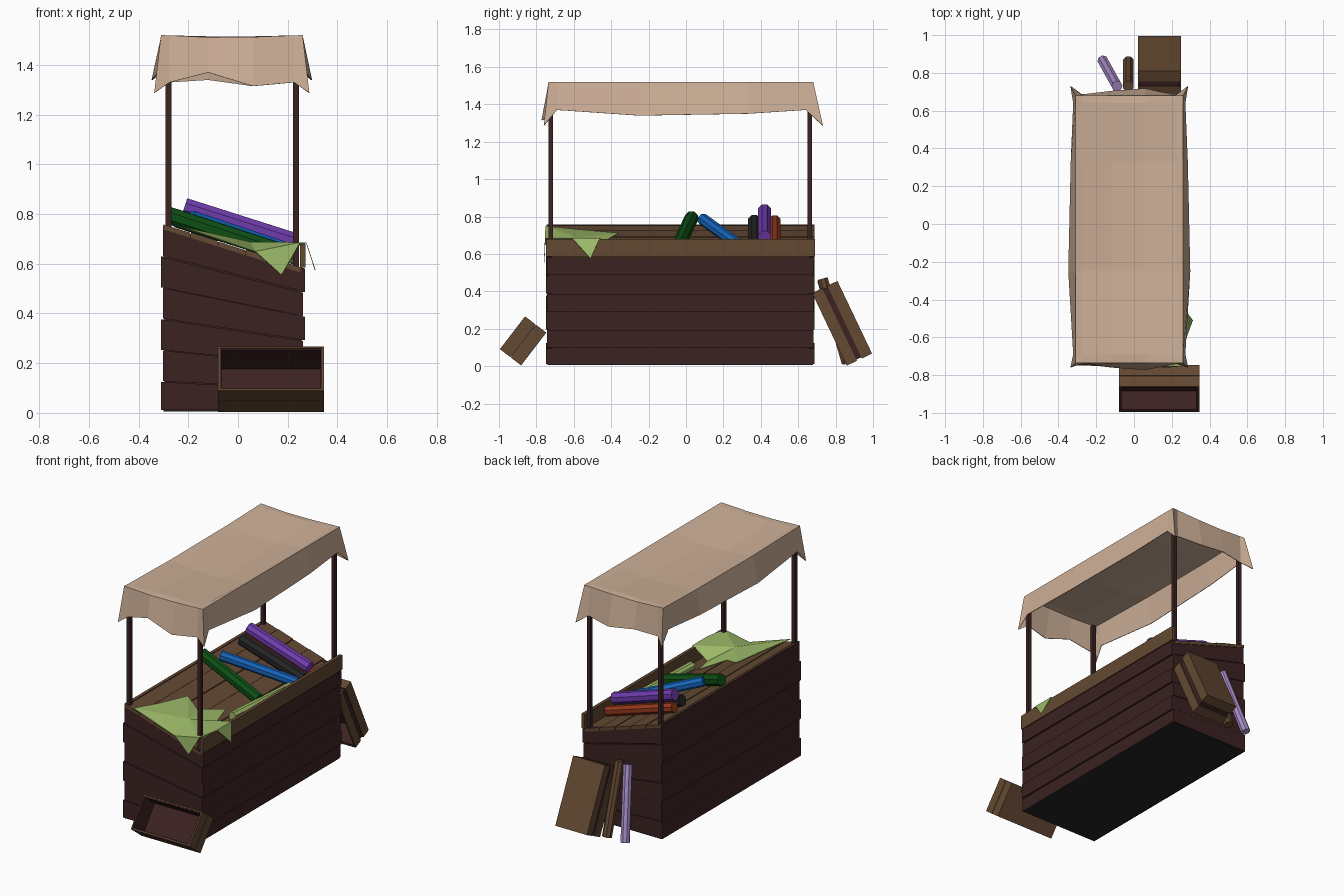
import bpy, bmesh, math
from mathutils import Vector, Matrix

if "Cube" in bpy.data.objects:
    bpy.data.objects.remove(bpy.data.objects["Cube"])

def mat(name, *c):
    m = bpy.data.materials.new(name)
    m.diffuse_color = (*c, 1)
    m.use_nodes = True
    m.node_tree.nodes["Principled BSDF"].inputs["Base Color"].default_value = m.diffuse_color
    return m

TAN = mat("canvas_tan", .61, .43, .31)
DARK = mat("dark_wood", .045, .016, .016)
WOOD = mat("brown_wood", .125, .065, .032)
LIME = mat("light_green_cloth", .33, .49, .14)
GREEN = mat("dark_green_cloth", .004, .075, .007)
BLUE = mat("blue_cloth", .008, .13, .5)
PURPLE = mat("purple_cloth", .16, .045, .42)
BLACK = mat("black_cloth", .018, .018, .018)
RED = mat("rust_cloth", .3, .04, .012)
LILAC = mat("lilac_cloth", .38, .26, .55)

def mesh_object(name, verts, faces, material):
    me = bpy.data.meshes.new(name)
    me.from_pydata([tuple(v) for v in verts], [], faces)
    bm = bmesh.new()
    bm.from_mesh(me)
    bmesh.ops.recalc_face_normals(bm, faces=bm.faces[:])
    bm.to_mesh(me)
    bm.free()
    me.materials.append(material)
    ob = bpy.data.objects.new(name, me)
    bpy.context.collection.objects.link(ob)
    return ob

def prism(name, profile, y0, y1, material, M=Matrix()):
    """Extrude an x-z profile along y."""
    n = len(profile)
    v = [M @ Vector((x, y, z)) for y in (y0, y1) for x, z in profile]
    f = [tuple(range(n)), tuple(range(n, 2 * n))]
    f += [(i, (i + 1) % n, n + (i + 1) % n, n + i) for i in range(n)]
    return mesh_object(name, v, f, material)

def box(name, x0, x1, y0, y1, z0, z1, material, M=Matrix()):
    return prism(name, [(x0, z0), (x1, z0), (x1, z1), (x0, z1)], y0, y1, material, M)

def roll(name, a, b, r, material):
    """Eight-sided bolt of cloth from a to b."""
    a, b = Vector(a), Vector(b)
    q = (b - a).to_track_quat('Z', 'Y')
    ring = [q @ Vector((r * math.cos(t), r * math.sin(t), 0))
            for t in [(i + .5) * math.pi / 4 for i in range(8)]]
    f = [tuple(range(8)), tuple(range(8, 16))]
    f += [(i, (i + 1) % 8, 8 + (i + 1) % 8, 8 + i) for i in range(8)]
    return mesh_object(name, [p + c for p in (a, b) for c in ring], f, material)

def counter_z(x):
    return .664 - .315 * x

# Stall body: core, bottom, and alternating raised planks on four sides
prism("body_core", [(-.295, .015), (.255, .015), (.255, .57), (-.295, .745)], -.735, .675, DARK)
box("body_bottom", -.30, .26, -.74, .68, .006, .014, BLACK)
for i in range(6):
    out = .008 if i % 2 == 0 else 0
    b0, b1 = max(.01, .126 * i), .126 * (i + 1)
    f0, f1 = max(.01, .097 * i), .097 * (i + 1)
    g = .0015
    box(f"back_plank_{i}", -.302 - out, -.28, -.74, .68, b0 + g, b1 - g, DARK)
    box(f"front_plank_{i}", .24, .270 - out, -.742, .682, f0 + g, f1 - g, DARK)
    side = [(-.302 - out, b0 + g), (.270 - out, f0 + g), (.270 - out, f1 - g), (-.302 - out, b1 - g)]
    prism(f"left_end_plank_{i}", side, -.744 - .5 * out, -.72, DARK)
    prism(f"right_end_plank_{i}", side, .66, .683 + .5 * out, DARK)

# Sloping counter boards and front rail
for i in range(5):
    x0, x1 = -.30 + .111 * i, -.30 + .111 * (i + 1) - .004
    h = .003 * (i % 2)
    prism(f"counter_board_{i}", [(x0, counter_z(x0) - .02), (x1, counter_z(x1) - .02),
          (x1, counter_z(x1) + h), (x0, counter_z(x0) + h)], -.745, .688, WOOD)
box("front_rail", .25, .272, -.748, .69, .585, .68, WOOD)

# Posts
for x in (-.28, .233):
    for y in (-.722, .662):
        box("canopy_post", x - .012, x + .012, y - .012, y + .012, .55, 1.505, DARK)

# Canopy: sagging top grid and flared ragged valance
xs = [-.31, -.275, -.12, .06, .225, .26]
ys = [-.735, -.69, -.25, .33, .64, .68]
top, sag = {}, [0, .004, .03, .025, .004, 0]
V, F = [], []
for i, x in enumerate(xs):
    for j, y in enumerate(ys):
        drop = sag[j] * (.35 if i == 0 else .0 if i == 5 else .6 if i in (1, 4) else 1.2)
        if j in (0, 5):
            drop = sag[i] * .3
        top[i, j] = len(V)
        V.append((x, y, 1.52 - drop))
for i in range(5):
    for j in range(5):
        F.append((top[i, j], top[i + 1, j], top[i + 1, j + 1], top[i, j + 1]))
rim = ([(i, 0) for i in range(5)] + [(5, j) for j in range(5)]
       + [(i, 5) for i in range(5, 0, -1)] + [(0, j) for j in range(5, 0, -1)])
x_hem = [(0, 0), (.006, 1.33), (.025, 1.37), (.038, 1.315), (.006, 1.33), (0, 0)]
y_hem = [(0, 0), (.012, 1.37), (.038, 1.34), (.025, 1.35), (.012, 1.37), (0, 0)]
low = []
for i, j in rim:
    x, y = xs[i], ys[j]
    sx, sy = (-1 if i == 0 else 1), (-1 if j == 0 else 1)
    if i in (0, 5) and j in (0, 5):
        p = (x + .027 * sx, y + (.025 if sy < 0 else .052) * sy, 1.288)
    elif j in (0, 5):
        p = (x, y + x_hem[i][0] * sy, x_hem[i][1] - (.03 if j == 5 and i == 2 else 0))
    else:
        p = (x + y_hem[j][0] * sx, y, y_hem[j][1])
    low.append(len(V))
    V.append(p)
for k in range(len(rim)):
    n = (k + 1) % len(rim)
    F.append((top[rim[k]], top[rim[n]], low[n], low[k]))
canopy = mesh_object("canopy", V, F, TAN)
sol = canopy.modifiers.new("thickness", 'SOLIDIFY')
sol.thickness = .004

# Bolts of cloth on the counter
roll("green_roll", (-.28, .03, .795), (.18, -.04, .645), .037, GREEN)
roll("blue_roll", (-.19, .09, .785), (.225, .285, .645), .032, BLUE)
roll("black_roll", (-.23, .365, .775), (.22, .365, .635), .037, BLACK)
roll("rust_roll", (-.25, .475, .777), (.235, .475, .625), .033, RED)
roll("purple_roll", (-.215, .42, .83), (.225, .42, .69), .038, PURPLE)
roll("light_green_roll", (.175, -.31, .636), (.21, .26, .626), .028, LIME)
# Bolts leaning against the end
roll("lilac_roll", (-.165, .865, .018), (-.09, .73, .46), .029, LILAC)
roll("brown_roll", (-.03, .86, .018), (-.03, .73, .468), .03, WOOD)

# Draped cloth: fan over the counter with two hanging corners
pts = [(-.23, -.752), (-.17, -.58), (-.11, -.36), (.0, -.42), (.10, -.27), (.14, -.42)]
V = [(.05, -.58, counter_z(.05) + .04)]
V += [(x, y, counter_z(x) + .014) for x, y in pts]
V += [(.275, -.46, .686), (.275, -.61, .686), (.25, -.754, .686), (.07, -.754, .65)]
V += [(.312, -.51, .575), (.175, -.76, .555)]
F = [(0, i, i + 1) for i in range(1, 10)] + [(0, 10, 1), (7, 8, 11), (9, 10, 12)]
cloth = mesh_object("draped_cloth", V, F, LIME)
cloth.modifiers.new("thickness", 'SOLIDIFY').thickness = .003

def crate(name, sx, sy, sz, gap, loc, angle):
    """Open crate: dark liner inside, two rows of brown slats outside."""
    M = Matrix.Translation(loc) @ Matrix.Rotation(math.radians(angle), 4, 'X')
    hx, hy, hz, t = sx / 2, sy / 2, sz / 2, .007
    box(name + "_base", -hx, hx, -hy, hy, -hz, -hz + t, WOOD, M)
    box(name + "_floor", -hx + t, hx - t, -hy + t, hy - t, -hz + t, -hz + 2 * t, DARK, M)
    rows = [(-hz + t, -gap / 2, t, 0, WOOD), (gap / 2, hz, t, 0, WOOD), (-hz + t, hz - .004, t, t, DARK)]
    for z0, z1, th, inset, m in rows:
        ax, ay = hx - inset, hy - inset
        for s in (-1, 1):
            a, b = sorted((s * ax, s * (ax - th)))
            box(name + "_side", a, b, -ay, ay, z0, z1, m, M)
            a, b = sorted((s * ay, s * (ay - th)))
            box(name + "_end", -ax, ax, a, b, z0, z1, m, M)

crate("tipped_crate", .425, .221, .143, .004, (.133, -.871, .135), 52.5)
crate("leaning_crate", .23, .43, .15, .03, (.135, .8345, .229), 115.5)
